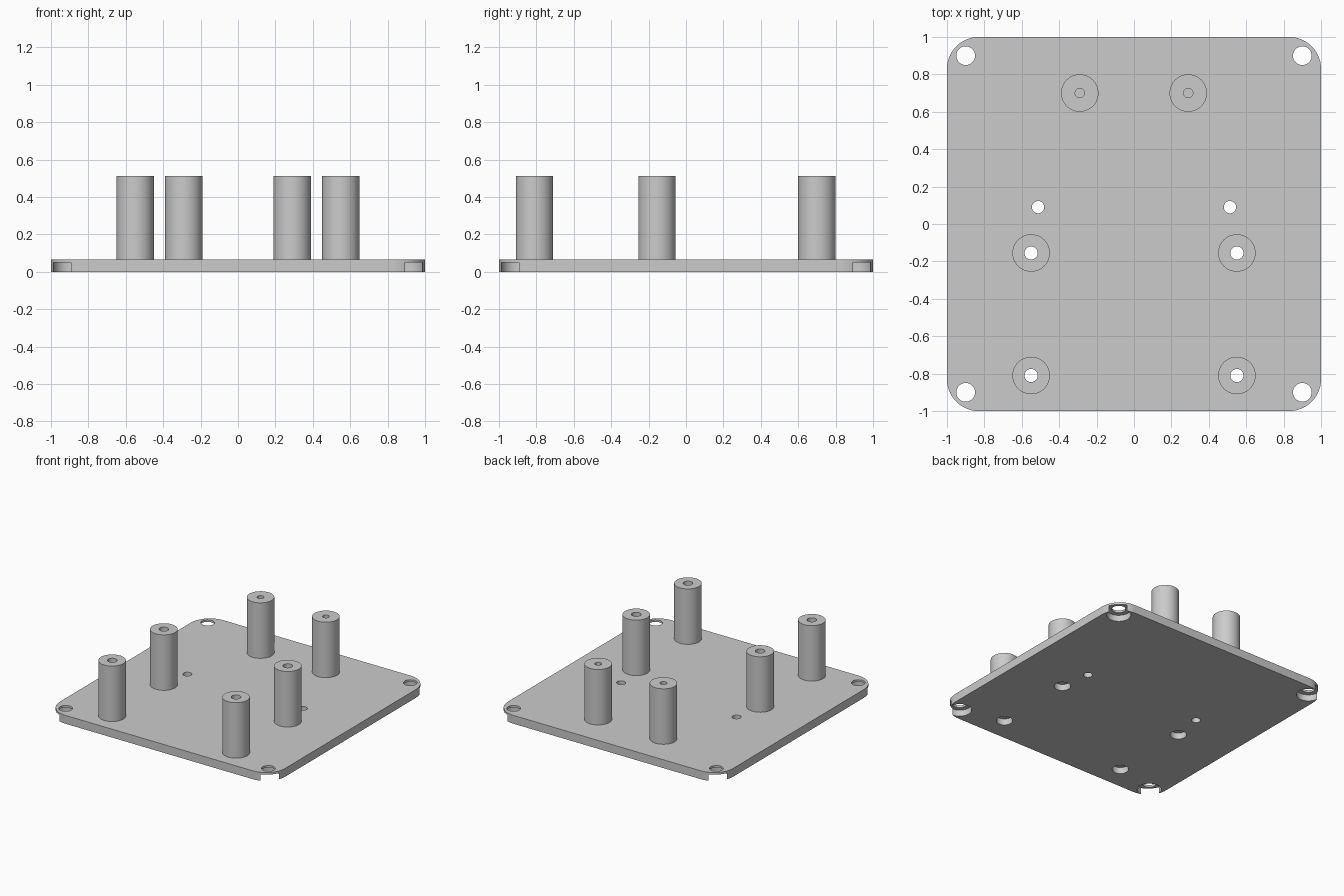
import bpy, bmesh, math
from mathutils import Matrix, Vector

if "Cube" in bpy.data.objects:
    bpy.data.objects.remove(bpy.data.objects["Cube"], do_unlink=True)

PLATE_TOP, POST_TOP = 0.067, 0.512
RECESS_TOP = 0.05
CORNER_RADIUS = 0.17

grey = bpy.data.materials.new("grey_plastic")
grey.use_nodes = True
colour = (0.6, 0.6, 0.6, 1)
grey.diffuse_color = colour
grey.node_tree.nodes["Principled BSDF"].inputs["Base Color"].default_value = colour


def make_object(name, bm):
    bmesh.ops.recalc_face_normals(bm, faces=bm.faces)
    mesh = bpy.data.meshes.new(name)
    bm.to_mesh(mesh)
    bm.free()
    mesh.materials.append(grey)
    obj = bpy.data.objects.new(name, mesh)
    bpy.context.collection.objects.link(obj)
    return obj


def lathe(bm, profile, x, y, closed=False):
    """Revolve (radius, height) points about an upright axis at x, y."""
    verts = [bm.verts.new((x + r, y, z)) for r, z in profile]
    pairs = list(zip(verts, verts[1:]))
    if closed:
        pairs.append((verts[-1], verts[0]))
    edges = [bm.edges.new(p) for p in pairs]
    bmesh.ops.spin(bm, geom=verts + edges, cent=(x, y, 0), axis=(0, 0, 1),
                   angle=math.tau, steps=48, use_merge=False)
    bmesh.ops.remove_doubles(bm, verts=bm.verts, dist=1e-5)


def shade(obj):
    bpy.ops.object.select_all(action='DESELECT')
    obj.select_set(True)
    bpy.context.view_layer.objects.active = obj
    bpy.ops.object.shade_smooth_by_angle(angle=math.radians(30))


# Base plate with rounded corners
bm = bmesh.new()
bmesh.ops.create_cube(bm, size=1, matrix=Matrix.Translation((0, 0, PLATE_TOP / 2))
                      @ Matrix.Diagonal((2, 2, PLATE_TOP, 1)))
uprights = [e for e in bm.edges
            if abs(e.verts[0].co.z - e.verts[1].co.z) > PLATE_TOP / 2]
bmesh.ops.bevel(bm, geom=uprights, offset=CORNER_RADIUS, segments=14,
                profile=0.5, affect='EDGES')
plate = make_object("base_plate", bm)


# Stepped and plain hole cutters
def stepped(hole, recess):
    return [(0, -0.1), (recess, -0.1), (recess, RECESS_TOP),
            (hole, RECESS_TOP), (hole, 0.2), (0, 0.2)]


bm = bmesh.new()
for side in (-1, 1):
    for y in (-0.9, 0.9):
        lathe(bm, stepped(0.05, 0.088), 0.9 * side, y)
    for y in (-0.155, -0.81):
        lathe(bm, stepped(0.035, 0.06), 0.55 * side, y)
    lathe(bm, [(0, -0.1), (0.033, -0.1), (0.033, 0.2), (0, 0.2)],
          0.513 * side, 0.09)
cutter = make_object("hole_cutter", bm)
cutter.hide_render = True

cut = plate.modifiers.new("holes", 'BOOLEAN')
cut.operation = 'DIFFERENCE'
cut.solver = 'EXACT'
cut.object = cutter
bpy.ops.object.select_all(action='DESELECT')
plate.select_set(True)
bpy.context.view_layer.objects.active = plate
bpy.ops.object.modifier_apply(modifier=cut.name)
bpy.data.objects.remove(cutter, do_unlink=True)
shade(plate)

# Standoff posts: through-drilled at the front, blind holes at the back
through = [(0.1, PLATE_TOP), (0.1, POST_TOP), (0.035, POST_TOP), (0.035, PLATE_TOP)]
blind = [(0.1, PLATE_TOP), (0.1, POST_TOP), (0.025, POST_TOP),
         (0.025, PLATE_TOP), (0, PLATE_TOP)]
for side, word in ((1, "left"), (-1, "right")):
    for place, x, y, profile in (("front", 0.55, -0.81, through),
                                 ("middle", 0.55, -0.155, through),
                                 ("back", 0.29, 0.7, blind)):
        bm = bmesh.new()
        lathe(bm, profile, x * side, y, closed=profile is through)
        # the plate covers the underside of each post
        hidden = [f for f in bm.faces
                  if all(abs(v.co.z - PLATE_TOP) < 1e-5 for v in f.verts)]
        if profile is through:
            bmesh.ops.delete(bm, geom=hidden, context='FACES_ONLY')
        shade(make_object(f"{place}_{word}_post", bm))
